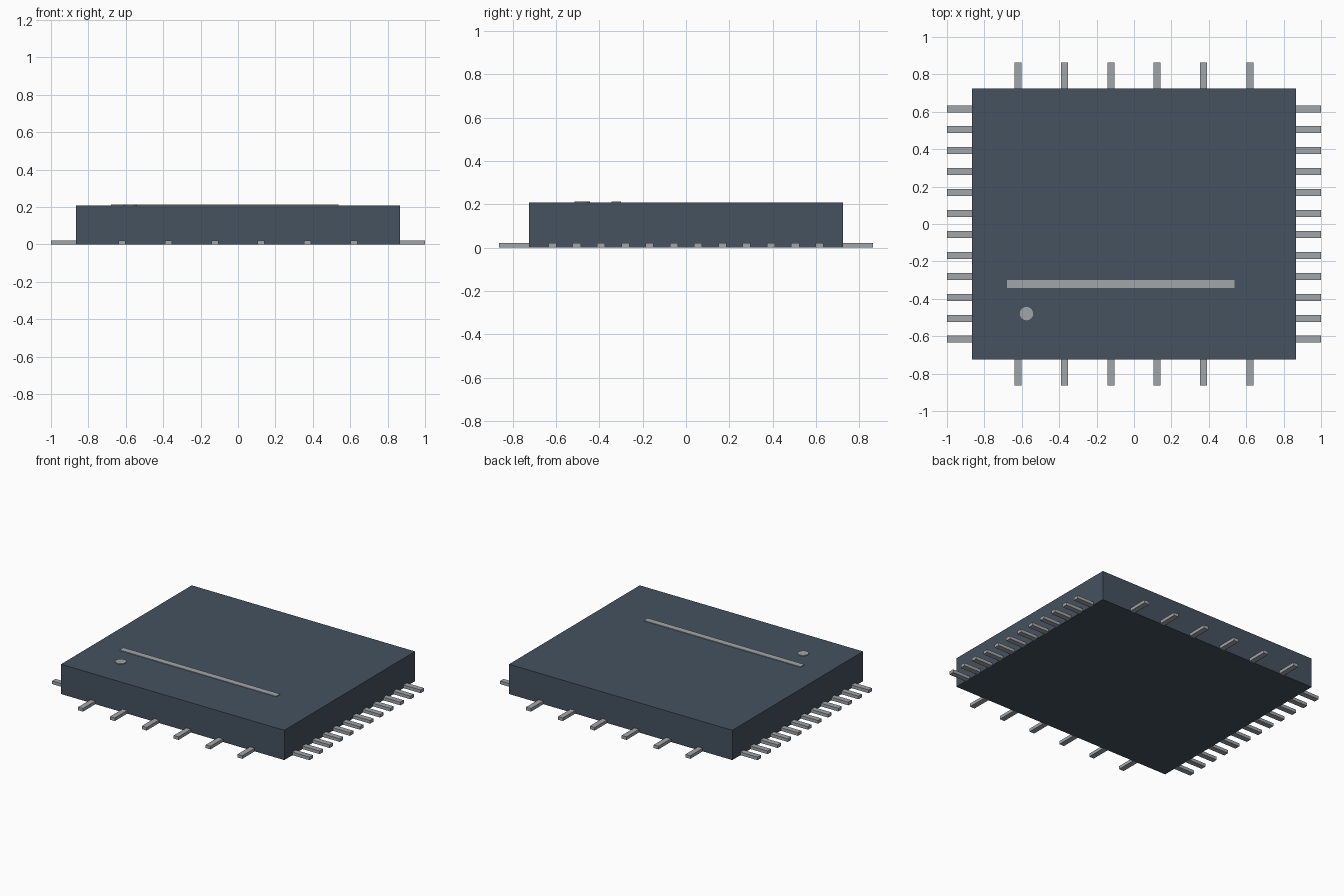
import bpy

cube = bpy.data.objects.get("Cube")
if cube:
    bpy.data.objects.remove(cube, do_unlink=True)


def material(name, rgb):
    mat = bpy.data.materials.new(name)
    mat.use_nodes = True
    mat.diffuse_color = (*rgb, 1)
    mat.node_tree.nodes["Principled BSDF"].inputs["Base Color"].default_value = (*rgb, 1)
    return mat


slate = material("slate blue casing", (0.06, 0.085, 0.115))
metal = material("light grey metal", (0.36, 0.38, 0.40))


def box(name, low, high, mat):
    """Box spanning two opposite corners."""
    center = [(a + b) / 2 for a, b in zip(low, high)]
    bpy.ops.mesh.primitive_cube_add(size=1, location=center)
    obj = bpy.context.object
    obj.name = name
    obj.scale = [b - a for a, b in zip(low, high)]
    bpy.ops.object.transform_apply(location=False, rotation=False, scale=True)
    obj.data.materials.append(mat)
    return obj


BODY_X, BODY_Y, BODY_TOP = 0.867, 0.725, 0.209
TIP_X, TIP_Y = 1.0, 0.863
HALF, LEAD_TOP = 0.0187, 0.022
MARK_TOP = BODY_TOP + 0.005

# Casing
box("casing", (-BODY_X, -BODY_Y, 0), (BODY_X, BODY_Y, BODY_TOP), slate)


def spread(count, reach):
    """Evenly spaced positions from -reach to reach."""
    return [reach * (2 * i / (count - 1) - 1) for i in range(count)]


# Flat contact leads on the left and right sides
for i, y in enumerate(spread(12, 0.616)):
    box(f"left_lead_{i + 1}", (BODY_X, y - HALF, 0), (TIP_X, y + HALF, LEAD_TOP), metal)
    box(f"right_lead_{i + 1}", (-TIP_X, y - HALF, 0), (-BODY_X, y + HALF, LEAD_TOP), metal)

# Flat contact leads on the front and back
for i, x in enumerate(spread(6, 0.619)):
    box(f"back_lead_{i + 1}", (x - HALF, BODY_Y, 0), (x + HALF, TIP_Y, LEAD_TOP), metal)
    box(f"front_lead_{i + 1}", (x - HALF, -TIP_Y, 0), (x + HALF, -BODY_Y, LEAD_TOP), metal)

# Raised markings on the top: a long strip and a corner dot
box("marking_strip", (-0.68, -0.343, BODY_TOP), (0.537, -0.3, MARK_TOP), metal)
bpy.ops.mesh.primitive_cylinder_add(
    vertices=16, radius=0.036, depth=MARK_TOP - BODY_TOP,
    location=(-0.575, -0.479, (BODY_TOP + MARK_TOP) / 2))
dot = bpy.context.object
dot.name = "orientation_dot"
dot.data.materials.append(metal)
